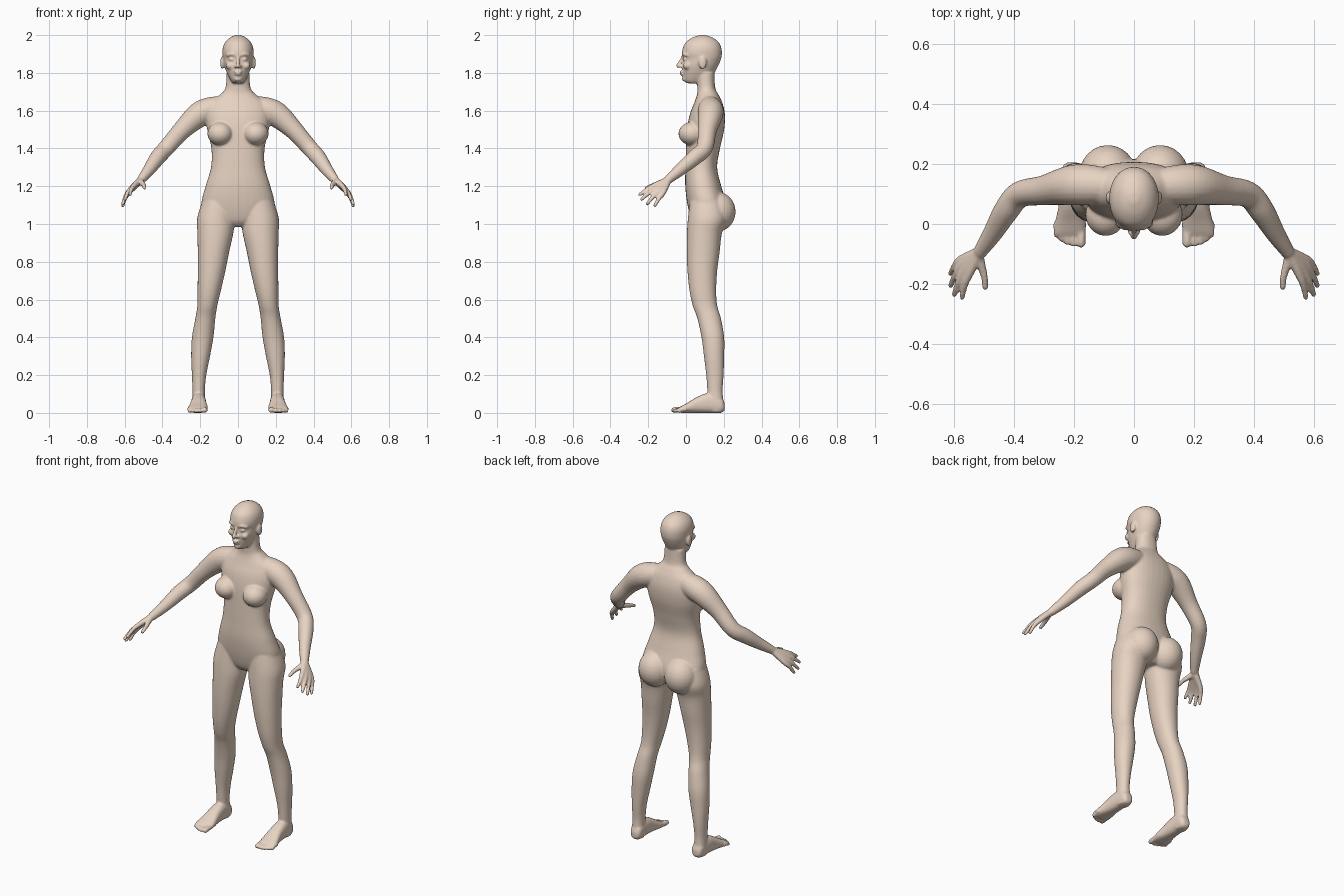
import bpy, bmesh
from math import cos, sin, pi
from mathutils import Vector, Matrix

bm = bmesh.new()


def smooth_path(pts, n=5):
    """Catmull-Rom interpolation of tuples of any length."""
    P = [Vector(p) for p in pts]
    out = []
    for i in range(len(P) - 1):
        a, b, c, d = P[max(i - 1, 0)], P[i], P[i + 1], P[min(i + 2, len(P) - 1)]
        for k in range(n):
            t = k / n
            out.append(0.5 * (2 * b + (c - a) * t + (2 * a - 5 * b + 4 * c - d) * t * t
                              + (3 * b - a - 3 * c + d) * t ** 3))
    return out + [P[-1]]


def skin(rings):
    """Closed surface through rings of points."""
    rows = [[bm.verts.new(p) for p in r] for r in rings]
    n = len(rows[0])
    for a, b in zip(rows, rows[1:]):
        for i in range(n):
            j = (i + 1) % n
            bm.faces.new((a[i], a[j], b[j], b[i]))
    bm.faces.new(rows[0][::-1])
    bm.faces.new(rows[-1])


def sp(v, e):
    return (abs(v) ** (2 / e)) * (1 if v >= 0 else -1)


def stack(stations, side=1, e=2.1, along_y=False, n=32):
    """Loft of (level, centre x, half width, low, high) sections, upright or along y."""
    rings = []
    for lv, cx, hw, lo, hi in smooth_path(stations):
        ring = []
        for i in range(n):
            a = 2 * pi * i / n
            x = side * (cx + hw * sp(cos(a), e))
            d = (lo + hi) / 2 + (hi - lo) / 2 * sp(sin(a), e)
            ring.append((x, lv, d) if along_y else (x, d, lv))
        rings.append(ring)
    skin(rings)


def ball(c, r, side=1):
    m = Matrix.Translation((c[0] * side, c[1], c[2])) @ Matrix.Diagonal((*r, 1))
    bmesh.ops.create_uvsphere(bm, u_segments=24, v_segments=14, radius=1, matrix=m)


def tube(pts, side=1, n=20):
    """Round-ended limb through (x, y, z, radius) points."""
    path = smooth_path(pts)
    C = [Vector((p[0] * side, p[1], p[2])) for p in path]
    rings = []
    for i, c in enumerate(C):
        t = (C[min(i + 1, len(C) - 1)] - C[max(i - 1, 0)]).normalized()
        u = t.cross(Vector((0.3 * side, 0.5, 0.8))).normalized()
        w = t.cross(u)
        r = path[i][3]
        rings.append([c + r * (u * cos(2 * pi * k / n) + w * sin(2 * pi * k / n)) for k in range(n)])
    skin(rings)
    for i in (0, -1):
        ball(C[i], (path[i][3],) * 3)


# Torso and neck
stack([(0.985, 0, .05, .06, .17), (1.02, 0, .15, .03, .20), (1.10, 0, .193, .008, .215),
       (1.20, 0, .172, -.004, .187), (1.30, 0, .143, -.003, .165), (1.40, 0, .141, 0, .18),
       (1.50, 0, .163, .005, .202), (1.58, 0, .17, .02, .206), (1.64, 0, .15, .043, .193),
       (1.685, 0, .095, .058, .172), (1.72, 0, .067, .06, .155), (1.80, 0, .06, .055, .15)], e=2.25)

# Head
stack([(1.745, 0, .026, .005, .08), (1.762, 0, .040, -.013, .12), (1.80, 0, .059, -.018, .15),
       (1.84, 0, .073, -.020, .172), (1.875, 0, .079, -.014, .186), (1.90, 0, .082, -.022, .19),
       (1.93, 0, .081, -.017, .188), (1.96, 0, .070, -.003, .175), (1.985, 0, .046, .03, .145),
       (2.0, 0, .014, .07, .105)])

# Nose, lips and chin
tube([(0, -.017, 1.885, .008), (0, -.030, 1.86, .009), (0, -.041, 1.838, .012)])
ball((0, -.023, 1.806), (.023, .012, .006))
ball((0, -.021, 1.793), (.020, .012, .007))
ball((0, -.006, 1.768), (.022, .016, .014))

for s in (1, -1):
    # Face details
    ball((.012, -.025, 1.834), (.009, .014, .008), s)
    ball((.033, -.004, 1.872), (.016, .014, .010), s)
    tube([(.014, -.016, 1.893, .007), (.035, -.014, 1.899, .007), (.056, .002, 1.893, .007)], s)
    ball((.043, .006, 1.838), (.022, .022, .02), s)
    # Ear
    ball((.084, .088, 1.853), (.010, .021, .034), s)

    # Breast and buttock
    ball((.094, .032, 1.478), (.068, .072, .062), s)
    ball((.087, .165, 1.065), (.095, .098, .105), s)

    # Leg
    stack([(1.12, .10, .09, .02, .20), (1.03, .116, .1, .01, .215), (.95, .12, .095, .005, .19),
           (.85, .13, .083, .004, .178), (.75, .14, .073, .008, .165), (.65, .152, .062, .018, .16),
           (.57, .162, .053, .035, .165), (.50, .173, .053, .06, .185), (.40, .187, .057, .082, .202),
           (.30, .198, .05, .095, .202), (.20, .206, .038, .107, .199), (.12, .208, .033, .113, .194),
           (.05, .208, .034, .12, .198), (.005, .208, .03, .125, .195)], s)
    # Foot
    stack([(.205, .206, .018, .015, .05), (.185, .206, .034, 0, .085), (.12, .208, .038, 0, .105),
           (.06, .209, .042, 0, .085), (.01, .211, .051, 0, .055), (-.025, .214, .054, 0, .036),
           (-.035, .214, .05, .004, .03)], s, e=2.5, along_y=True)
    # Toes
    for i, (x, y, r) in enumerate([(.176, -.064, .015), (.201, -.066, .011), (.222, -.060, .011),
                                   (.241, -.050, .0105), (.258, -.036, .010)]):
        tube([(x + .002, .0, .02, r), (x, -.03, .018, r), (x, y, r, r)], s)

    # Arm
    tube([(.06, .125, 1.625, .055), (.15, .13, 1.603, .068), (.215, .128, 1.572, .066),
          (.30, .112, 1.493, .050), (.38, .098, 1.402, .044), (.425, .045, 1.352, .042),
          (.47, -.03, 1.288, .033), (.51, -.09, 1.238, .024)], s)
    # Fingers, starting at the wrist so that they fuse into the palm
    for knuckle, tip in [((.548, -.165, 1.205), (.572, -.244, 1.156)),
                         ((.563, -.155, 1.191), (.598, -.235, 1.131)),
                         ((.573, -.138, 1.178), (.610, -.205, 1.107)),
                         ((.578, -.120, 1.166), (.610, -.165, 1.097))]:
        k, t = Vector(knuckle), Vector(tip)
        root = Vector((.513, -.092, 1.236)).lerp(k, .12)
        mid = k.lerp(t, .5) + Vector((.004, 0, .004))
        tube([(*root, .018), (*k, .0145), (*mid, .0115), (*t, .0095)], s)
    # Thumb
    tube([(.520, -.100, 1.228, .019), (.508, -.140, 1.216, .015), (.498, -.175, 1.205, .012),
          (.495, -.212, 1.191, .010)], s)

# Fuse everything into one smooth skin
bmesh.ops.recalc_face_normals(bm, faces=bm.faces)
mesh = bpy.data.meshes.new("body")
bm.to_mesh(mesh)
bm.free()
body = bpy.data.objects.new("body", mesh)
bpy.context.collection.objects.link(body)
bpy.context.view_layer.objects.active = body
body.select_set(True)
fuse = body.modifiers.new("fuse", 'REMESH')
fuse.mode = 'VOXEL'
fuse.voxel_size = .006
relax = body.modifiers.new("relax", 'SMOOTH')
relax.factor = .5
relax.iterations = 5
for name in ("fuse", "relax"):
    bpy.ops.object.modifier_apply(modifier=name)
bpy.ops.object.shade_smooth()

skin_mat = bpy.data.materials.new("skin")
skin_mat.diffuse_color = (.80, .65, .54, 1)
body.data.materials.clear()
body.data.materials.append(skin_mat)
